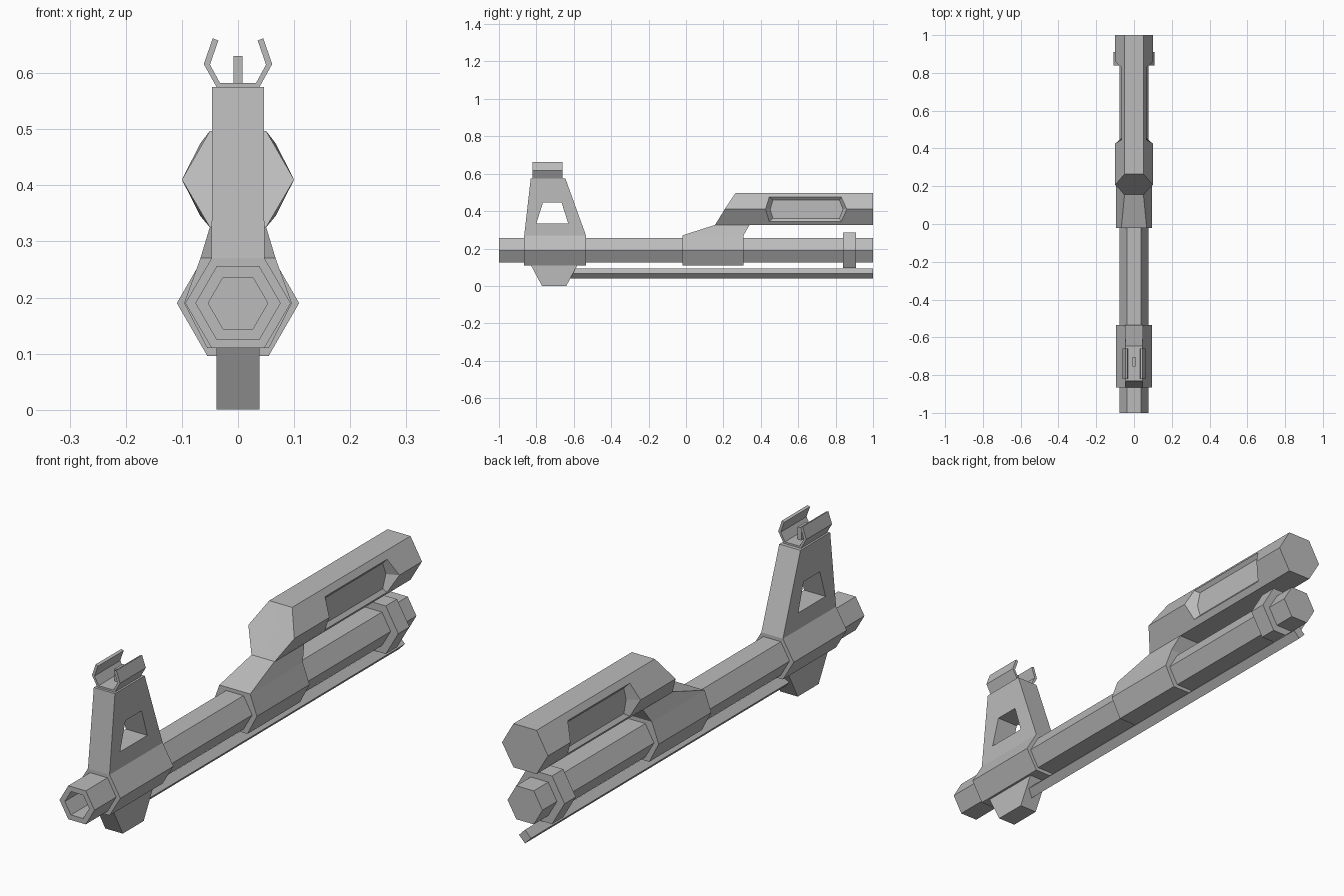
import bpy, bmesh
from math import cos, sin, pi, radians
from mathutils import Matrix

old = bpy.data.objects.get("Cube")
if old:
    bpy.data.objects.remove(old, do_unlink=True)

grey = bpy.data.materials.new("plain grey")
grey.use_nodes = True
COLOUR = (0.5, 0.5, 0.5, 1)
grey.diffuse_color = COLOUR
grey.node_tree.nodes["Principled BSDF"].inputs["Base Color"].default_value = COLOUR


def finish(name, bm):
    bmesh.ops.recalc_face_normals(bm, faces=bm.faces[:])
    me = bpy.data.meshes.new(name)
    bm.to_mesh(me)
    bm.free()
    me.materials.append(grey)
    ob = bpy.data.objects.new(name, me)
    bpy.context.collection.objects.link(ob)
    return ob


def loft(name, rings):
    """Skin a stack of closed rings and cap both ends."""
    bm = bmesh.new()
    rows = [[bm.verts.new(p) for p in ring] for ring in rings]
    n = len(rows[0])
    for a, b in zip(rows, rows[1:]):
        for i in range(n):
            j = (i + 1) % n
            bm.faces.new((a[i], a[j], b[j], b[i]))
    bm.faces.new(rows[0])
    bm.faces.new(rows[-1])
    return finish(name, bm)


def ring(y, z, rx, rz, n=6):
    """Regular ring around the y axis with a corner pointing along x."""
    return [(rx * cos(2 * pi * i / n), y, z + rz * sin(2 * pi * i / n)) for i in range(n)]


def block(name, levels):
    """Stack of rectangles: (height, half width, front, back)."""
    return loft(name, [[(-w, f, z), (w, f, z), (w, b, z), (-w, b, z)]
                       for z, w, f, b in levels])


def extrude(name, outline, axis, start, end):
    """Flat outline pushed along x or y."""
    place = (lambda u, v, t: (t, u, v)) if axis == "x" else (lambda u, v, t: (u, t, v))
    return loft(name, [[place(u, v, t) for u, v in outline] for t in (start, end)])


def cut(target, cutter):
    mod = target.modifiers.new("cut", "BOOLEAN")
    mod.operation = "DIFFERENCE"
    mod.solver = "EXACT"
    mod.object = cutter
    cutter.hide_render = True
    cutter.hide_viewport = True
    cutter.display_type = "WIRE"


# Barrel with a hollow muzzle, its rear collar and the rod below
AXIS = 0.19
loft("barrel", [ring(-0.86, AXIS, 0.053, 0.053), ring(-1, AXIS, 0.053, 0.053),
                ring(-1, AXIS, 0.076, 0.076), ring(1, AXIS, 0.076, 0.076)])
loft("barrel_collar", [ring(y, AXIS, 0.109, 0.109) for y in (0.84, 0.91)])
loft("cleaning_rod", [ring(y, 0.066, 0.026, 0.027, 4) for y in (-0.65, 1)])

# Front sight tower with a window through it
tower = block("front_sight_tower", [
    (0.11, 0.047, -0.865, -0.535), (AXIS, 0.094, -0.865, -0.535),
    (0.27, 0.047, -0.865, -0.535), (0.575, 0.046, -0.83, -0.645)])
window = extrude("tower_window_cutter",
                 [(-0.80, 0.335), (-0.63, 0.335), (-0.665, 0.445), (-0.765, 0.445)],
                 "x", -0.2, 0.2)
cut(tower, window)
block("front_sight_lug", [(0, 0.038, -0.77, -0.64), (0.112, 0.038, -0.83, -0.58)])

# Sight ears and post
outer = [(0.037, 0.573), (0.061, 0.616), (0.045, 0.662)]
inner = [(0.035, 0.658), (0.05, 0.615), (0.032, 0.582)]
half = outer + inner
extrude("sight_ears", half + [(-x, z) for x, z in reversed(half)], "y", -0.82, -0.66)
block("sight_post", [(z, 0.008, -0.755, -0.705) for z in (0.575, 0.63)])

# Gas block rising from the barrel to the upper tube
block("gas_block", [
    (0.11, 0.055, -0.02, 0.307), (AXIS, 0.096, -0.02, 0.307),
    (0.27, 0.067, -0.02, 0.307), (0.326, 0.05, 0.155, 0.34)])

# Upper handguard: one mirrored half, with a recessed panel in its side
bm = bmesh.new()
MID = 0.41


def panel(x_tip, x_edge, tips, corners, h):
    pts = [(x_tip, tips[0], MID), (x_edge, corners[0], MID + h), (x_edge, corners[1], MID + h),
           (x_tip, tips[1], MID), (x_edge, corners[1], MID - h), (x_edge, corners[0], MID - h)]
    return [bm.verts.new(p) for p in pts]


rim = panel(0.1, 0.067, (0.425, 0.86), (0.445, 0.83), 0.065)
floor = panel(0.055, 0.055, (0.45, 0.84), (0.465, 0.82), 0.05)
profile = [(0, 0.497, 0.265), (0.05, 0.497, 0.265), (0.1, MID, 0.207),
           (0.05, 0.325, 0.155), (0, 0.325, 0.155)]
front = [bm.verts.new((x, y, z)) for x, z, y in profile]
back = [bm.verts.new((x, 1, z)) for x, z, y in profile]
for i in (0, 3):
    bm.faces.new((front[i], front[i + 1], back[i + 1], back[i]))
bm.faces.new(front)
bm.faces.new(back)
bm.faces.new((front[1], back[1], back[2], rim[3], rim[2], rim[1], rim[0], front[2]))
bm.faces.new((front[3], back[3], back[2], rim[3], rim[4], rim[5], rim[0], front[2]))
for i in range(6):
    j = (i + 1) % 6
    bm.faces.new((rim[i], rim[j], floor[j], floor[i]))
bm.faces.new(floor)
handguard = finish("upper_handguard", bm)
mirror = handguard.modifiers.new("mirror", "MIRROR")
mirror.use_clip = True
